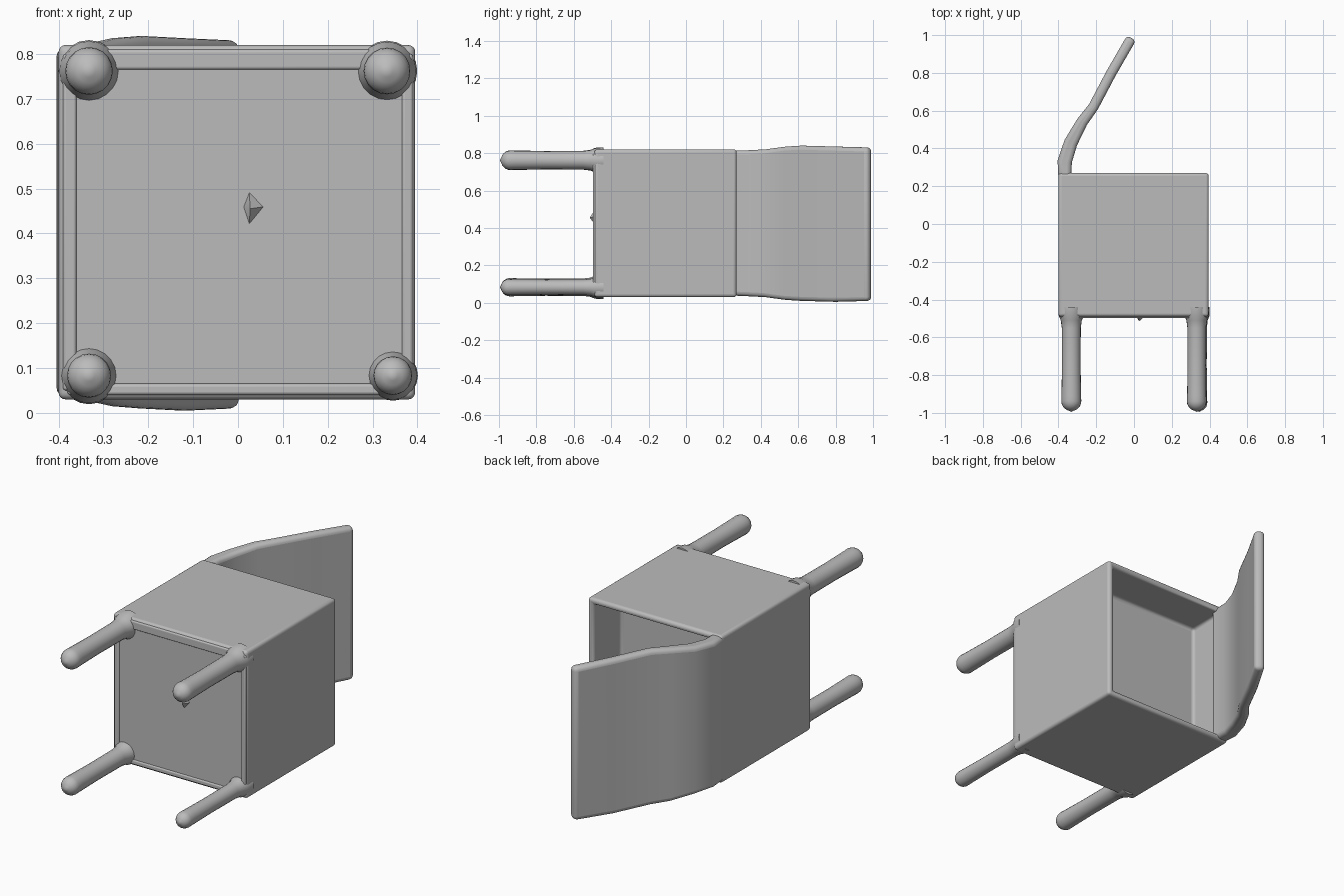
import bpy, bmesh, math
from mathutils import Vector

if "Cube" in bpy.data.objects:
    bpy.data.objects.remove(bpy.data.objects["Cube"])

grey = bpy.data.materials.new("plain grey")
grey.diffuse_color = (0.5, 0.5, 0.5, 1)
grey.use_nodes = True
grey.node_tree.nodes["Principled BSDF"].inputs["Base Color"].default_value = grey.diffuse_color


def finish(name, bm, bevel=0.0):
    """Turn a bmesh into a named, smooth, optionally rounded object."""
    bmesh.ops.recalc_face_normals(bm, faces=bm.faces)
    mesh = bpy.data.meshes.new(name)
    bm.to_mesh(mesh)
    bm.free()
    mesh.materials.append(grey)
    ob = bpy.data.objects.new(name, mesh)
    bpy.context.collection.objects.link(ob)
    bpy.context.view_layer.objects.active = ob
    ob.select_set(True)
    if bevel:
        mod = ob.modifiers.new("rounding", 'BEVEL')
        mod.width, mod.segments = bevel, 4
        mod.limit_method, mod.angle_limit = 'ANGLE', math.radians(40)
    bpy.ops.object.shade_smooth_by_angle(angle=math.radians(40))
    ob.select_set(False)
    return ob


def block(bm, lo, hi):
    lo, hi = Vector(lo), Vector(hi)
    verts = bmesh.ops.create_cube(bm, size=1)["verts"]
    for v in verts:
        v.co = Vector((lo[i] + (v.co[i] + 0.5) * (hi[i] - lo[i]) for i in range(3)))
    return verts


# Box body, with the end at +y sunk into an open cavity
bm = bmesh.new()
block(bm, (-0.40, -0.49, 0.03), (0.395, 0.27, 0.82))
back = max(bm.faces, key=lambda f: f.calc_center_median().y)
bmesh.ops.inset_region(bm, faces=[back], thickness=0.045)
for v in back.verts:
    v.co.x *= 0.99
rim = bmesh.ops.extrude_discrete_faces(bm, faces=[back])["faces"][0]
for v in rim.verts:
    v.co.y = 0.04
finish("box_body", bm, 0.022)

# Lid hinged on the left edge: (x, y, half thickness, bottom z, top z)
path = [(-0.365, 0.22, 0.034, 0.04, 0.815), (-0.367, 0.33, 0.038, 0.035, 0.815),
        (-0.335, 0.43, 0.036, 0.03, 0.82), (-0.275, 0.54, 0.030, 0.015, 0.835),
        (-0.215, 0.62, 0.027, 0.01, 0.84), (-0.12, 0.80, 0.027, 0.005, 0.835),
        (-0.013, 0.985, 0.027, 0.01, 0.83)]
bm = bmesh.new()
rings = []
for i, (x, y, t, z0, z1) in enumerate(path):
    a, b = path[max(i - 1, 0)], path[min(i + 1, len(path) - 1)]
    d = Vector((b[0] - a[0], b[1] - a[1])).normalized()
    n = Vector((d.y, -d.x)) * t
    rings.append([bm.verts.new((x + s * n.x, y + s * n.y, z))
                  for s, z in ((-1, z0), (1, z0), (1, z1), (-1, z1))])
for r, q in zip(rings, rings[1:]):
    for k in range(4):
        bm.faces.new((r[k], r[(k + 1) % 4], q[(k + 1) % 4], q[k]))
bm.faces.new(rings[0])
bm.faces.new(rings[-1])
finish("hinged_lid", bm, 0.022)


def leg(name, x, z, r):
    """Round-ended rod along y, flaring where it meets the body."""
    profile = [(-0.44, r * 1.3), (-0.488, r * 1.25), (-0.51, r * 1.05),
               (-0.55, r * 0.95), (-0.75, r * 0.93), (-0.90, r)]
    profile += [(-0.99 + r - r * math.sin(a), r * math.cos(a))
                for a in (math.radians(15 * k) for k in range(6))]
    profile[5] = (-0.91, r * 0.98)
    bm = bmesh.new()
    n, loops = 20, []
    for y, rad in profile:
        loops.append([bm.verts.new((x + rad * math.cos(2 * math.pi * k / n), y,
                                    z + rad * math.sin(2 * math.pi * k / n)))
                      for k in range(n)])
    tip = bm.verts.new((x, -0.995, z))
    for a, b in zip(loops, loops[1:]):
        for k in range(n):
            bm.faces.new((a[k], a[(k + 1) % n], b[(k + 1) % n], b[k]))
    for k in range(n):
        bm.faces.new((loops[-1][k], loops[-1][(k + 1) % n], tip))
    bm.faces.new(loops[0])
    finish(name, bm)


leg("upper_left_leg", -0.332, 0.762, 0.053)
leg("upper_right_leg", 0.332, 0.762, 0.052)
leg("lower_left_leg", -0.332, 0.083, 0.049)
leg("lower_right_leg", 0.345, 0.083, 0.043)

# Raised border around the underside panel
bm = bmesh.new()
for lo, hi in (((-0.38, 0.765), (0.375, 0.81)), ((-0.38, 0.04), (0.375, 0.065)),
               ((-0.39, 0.05), (-0.36, 0.80)), ((0.365, 0.05), (0.39, 0.80))):
    block(bm, (lo[0], -0.497, lo[1]), (hi[0], -0.45, hi[1]))
finish("panel_border", bm, 0.007)

# Small faceted spike on the panel
bm = bmesh.new()
base = [bm.verts.new((x, -0.485, z))
        for x, z in ((0.01, 0.46), (0.025, 0.415), (0.062, 0.46), (0.025, 0.498))]
tip = bm.verts.new((0.027, -0.515, 0.455))
for k in range(4):
    bm.faces.new((base[k], base[(k + 1) % 4], tip))
bm.faces.new(base)
finish("panel_spike", bm)
